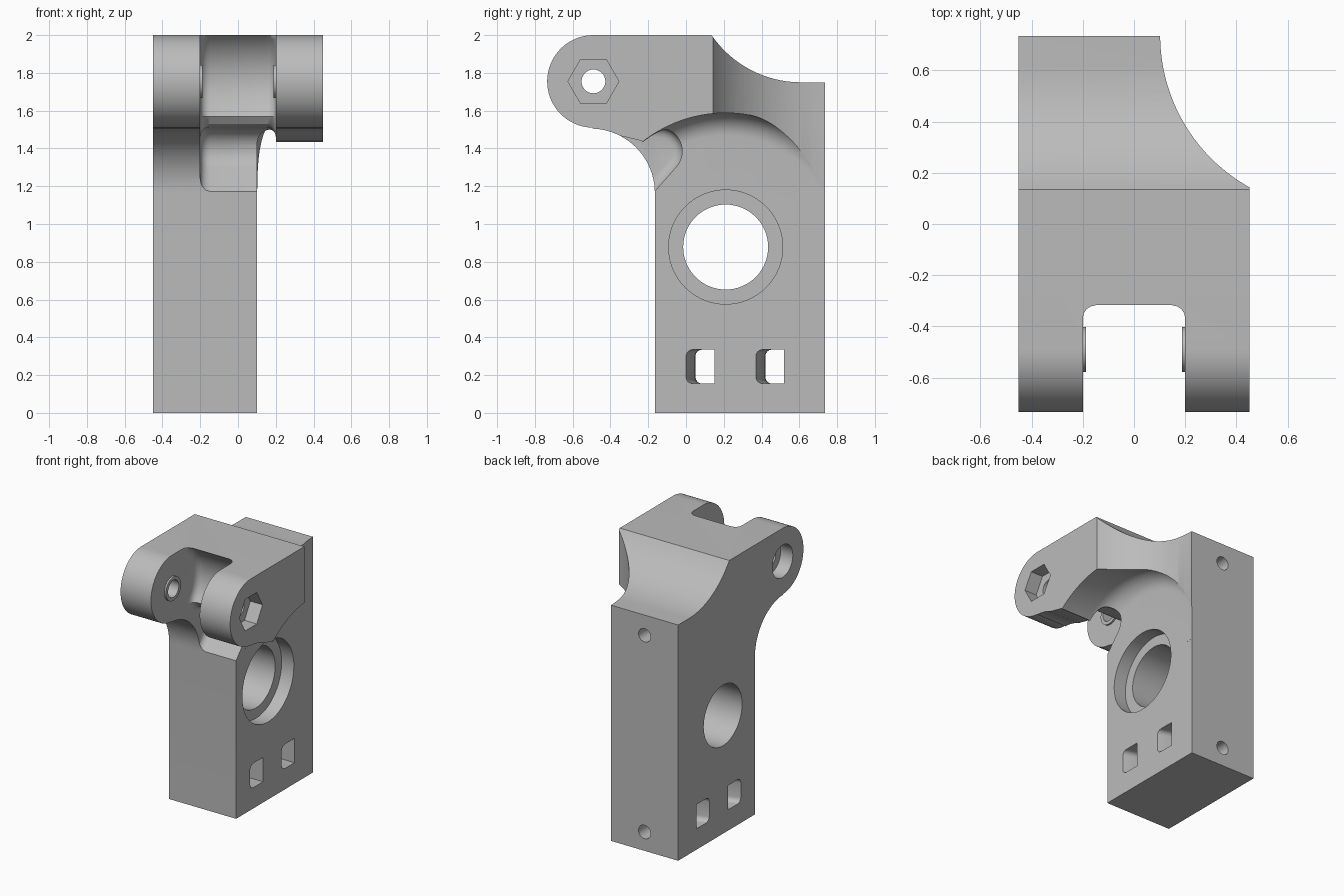
import bpy, bmesh
from math import radians, cos, sin
from mathutils import Vector

if "Cube" in bpy.data.objects:
    bpy.data.objects.remove(bpy.data.objects["Cube"])

PIVOT = (-0.49, 1.755)     # hinge axis (y, z)
BEARING = (0.21, 0.878)    # bearing axis (y, z)


def arc(c, r, a0, a1, n=16):
    angles = [radians(a0 + (a1 - a0) * i / n) for i in range(n + 1)]
    return [(c[0] + r * cos(a), c[1] + r * sin(a)) for a in angles]


def finish(name, bm):
    bmesh.ops.recalc_face_normals(bm, faces=bm.faces)
    mesh = bpy.data.meshes.new(name)
    bm.to_mesh(mesh)
    bm.free()
    obj = bpy.data.objects.new(name, mesh)
    bpy.context.collection.objects.link(obj)
    return obj


def prism(name, pts, lo, hi, axis="x", round_edge=0):
    """Extrude a (y, z) outline along x, a (z, x) one along y, or an (x, y) one along z."""
    place = {"x": lambda p: (lo, p[0], p[1]),
             "y": lambda p: (p[1], lo, p[0]),
             "z": lambda p: (p[0], p[1], lo)}[axis]
    i = "xyz".index(axis)
    step = Vector((0, 0, 0))
    step[i] = hi - lo
    bm = bmesh.new()
    face = bm.faces.new([bm.verts.new(place(p)) for p in pts])
    out = bmesh.ops.extrude_face_region(bm, geom=[face])["geom"]
    moved = [v for v in out if isinstance(v, bmesh.types.BMVert)]
    bmesh.ops.translate(bm, vec=step, verts=moved)
    bmesh.ops.recalc_face_normals(bm, faces=bm.faces)
    if round_edge:
        rim = [e for e in bm.edges if abs(e.verts[0].co[i] - e.verts[1].co[i]) < 1e-5]
        bmesh.ops.bevel(bm, geom=rim, offset=round_edge, segments=4,
                        profile=0.5, affect="EDGES", clamp_overlap=False)
    return finish(name, bm)


def disc(name, c, r, lo, hi, axis="x", n=48):
    return prism(name, arc(c, r, 0, 360 - 360 / n, n - 1), lo, hi, axis)


def lathe_x(name, profile, c, n=96):
    """Spin an (x, radius) profile about an axis along x."""
    bm = bmesh.new()
    rings = []
    for x, r in profile:
        rings.append([bm.verts.new((x, y, z)) for y, z in arc(c, r, 0, 360 - 360 / n, n - 1)])
    for a, b in zip(rings, rings[1:]):
        for k in range(n):
            m = (k + 1) % n
            bm.faces.new((a[k], a[m], b[m], b[k]))
    bm.faces.new(rings[0])
    bm.faces.new(rings[-1])
    return finish(name, bm)


def combine(target, tool, operation="DIFFERENCE"):
    mod = target.modifiers.new(tool.name, "BOOLEAN")
    mod.operation, mod.solver, mod.object = operation, "EXACT", tool
    bpy.context.view_layer.objects.active = target
    bpy.ops.object.modifier_apply(modifier=mod.name)
    bpy.data.objects.remove(tool)


# Bracket: side outline extruded over the full width
side = [(-0.165, 0), (0.735, 0), (0.735, 1.75)]
side += arc((0.61, 2.326), 0.576, -90, -145.5)
side += arc(PIVOT, 0.245, 90, 268, 32)
side += arc((-0.505, 1.165), 0.34, 88, 0, 20)
bracket = prism("hinge_bracket", side, -0.45, 0.45)

# Room under the overhanging head
under = [(-0.9, -0.1), (0.9, -0.1), (0.9, 0.9), (0.21, 0.9),
         (-0.235, 1.44), (-0.54, 1.513), (-0.9, 1.513)]
combine(bracket, prism("under_head", under, 0.1, 0.6))

# Concave flare behind the head
combine(bracket, disc("rear_flare", (0.782, 0.737), 0.68, -0.2, 2.3, "z", 128))

# Round clearance about the bearing, with a filleted floor
fillet = [(0.2203 - 0.12 * cos(t), 0.59 + 0.12 * sin(t))
          for t in [radians(90 * i / 10) for i in range(11)]]
fillet = [(x, 0.71 - 0.12 * (1 - s)) for (x, _), s in
          zip(fillet, [1 - cos(radians(9 * i)) for i in range(11)])]
curve = [(0.2203 - 0.12 * cos(radians(9 * i)), 0.59 + 0.12 * sin(radians(9 * i)))
         for i in range(11)]
combine(bracket, lathe_x("bearing_clearance", curve + [(0.7, 0.71)], BEARING))

# Slot between the hinge arms, with a pocket below
slot = [(-0.9, 1.1), (-0.23, 1.1)]
slot += arc((-0.145, 1.385), 0.125, -45, 80, 12)
slot += [(-0.18, 1.513), (-0.225, 1.53)]
slot += arc(PIVOT, 0.3, -38, 55, 20)
slot += [(-0.32, 2.2), (-0.9, 2.2)]
combine(bracket, prism("arm_slot", slot, -0.2, 0.2, round_edge=0.05))

# Hinge bosses, pin hole, nut pocket and bolt head recess
for s in (-1, 1):
    combine(bracket, disc("boss", PIVOT, 0.088, *sorted((s * 0.187, s * 0.26))), "UNION")
combine(bracket, disc("pin_hole", PIVOT, 0.063, -0.6, 0.6, n=32))
combine(bracket, disc("nut_pocket", PIVOT, 0.135, 0.35, 0.6, n=6))
combine(bracket, disc("bolt_recess", PIVOT, 0.12, -0.6, -0.35))

# Bearing bore and its seat
combine(bracket, disc("bearing_bore", BEARING, 0.225, -0.6, 0.3, n=64))
combine(bracket, disc("bearing_seat", BEARING, 0.302, 0.0, 0.3, n=64))

# Tie slots, narrowing in the middle
for y in (0.0, 0.37):
    flat = y + 0.15
    bend = [(x, y + 0.05 - 0.66 * (x + 0.175) ** 2)
            for x in [0.13 - 0.61 * i / 12 for i in range(13)]]
    tie = prism("tie_slot", [(-0.48, flat), (0.13, flat)] + bend, 0.155, 0.335, "z")
    bm = bmesh.new()
    bm.from_mesh(tie.data)
    rim = [e for e in bm.edges
           if abs(e.verts[0].co.z - e.verts[1].co.z) < 1e-5
           and all(v.co.y < y + 0.1 for v in e.verts)]
    bmesh.ops.bevel(bm, geom=rim, offset=0.035, segments=4, profile=0.5, affect="EDGES")
    bm.to_mesh(tie.data)
    bm.free()
    combine(bracket, tie)

# Screw holes in the back
for z in (0.14, 1.6):
    combine(bracket, disc("screw_hole", (z, -0.175), 0.05, 0.53, 0.9, "y", 24))

# Plain grey finish
grey = bpy.data.materials.new("light_grey")
grey.use_nodes = True
colour = (0.5, 0.5, 0.5, 1)
grey.diffuse_color = colour
grey.node_tree.nodes["Principled BSDF"].inputs["Base Color"].default_value = colour
bracket.data.materials.clear()
bracket.data.materials.append(grey)

bpy.ops.object.select_all(action="DESELECT")
bracket.select_set(True)
bpy.context.view_layer.objects.active = bracket
bpy.ops.object.shade_smooth_by_angle(angle=radians(30))
